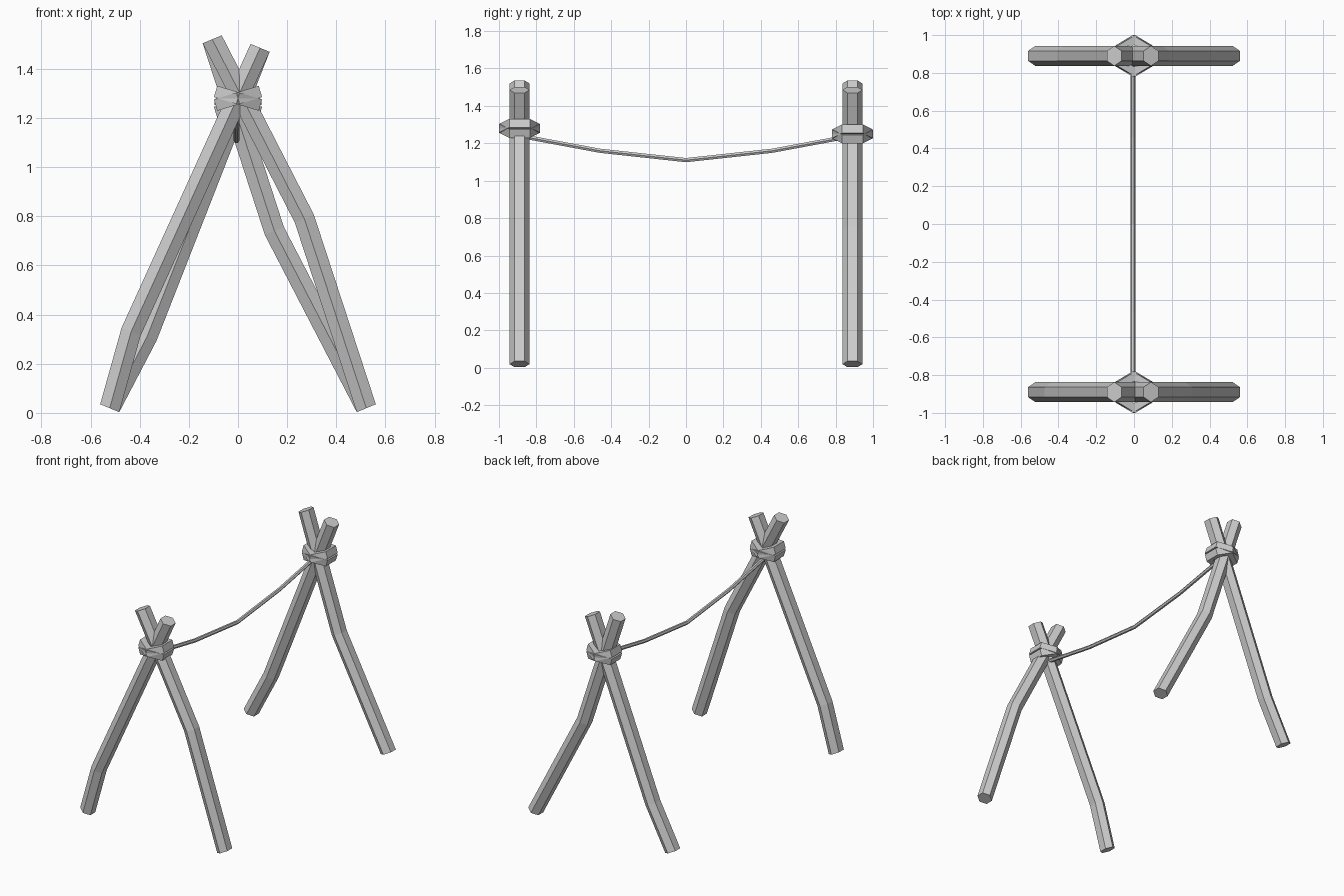
import bpy, bmesh
from math import sin, cos, pi, radians
from mathutils import Vector, Matrix

if "Cube" in bpy.data.objects:
    bpy.data.objects.remove(bpy.data.objects["Cube"])


def loft(name, rings, closed=False):
    """Skin a list of equal point rings; cap the ends or join them in a loop."""
    bm = bmesh.new()
    vs = [[bm.verts.new(p) for p in ring] for ring in rings]
    pairs = list(zip(vs, vs[1:]))
    if closed:
        pairs.append((vs[-1], vs[0]))
    else:
        bm.faces.new(vs[0])
        bm.faces.new(vs[-1])
    n = len(vs[0])
    for a, b in pairs:
        for i in range(n):
            j = (i + 1) % n
            bm.faces.new((a[i], a[j], b[j], b[i]))
    bmesh.ops.recalc_face_normals(bm, faces=bm.faces)
    me = bpy.data.meshes.new(name)
    bm.to_mesh(me)
    bm.free()
    ob = bpy.data.objects.new(name, me)
    bpy.context.collection.objects.link(ob)
    return ob


def hexagon(centre, u, v, ru, rv):
    return [Vector(centre) + u * (ru * cos(i * pi / 3)) + v * (rv * sin(i * pi / 3))
            for i in range(6)]


def pole(name, y, pts):
    """Six-sided pole whose sections all stay square to its foot-to-tip line."""
    p = [Vector((x, y, z)) for x, z in pts]
    side = Vector((0, 1, 0))
    across = side.cross(p[-1] - p[0]).normalized()
    loft(name, [hexagon(c, side, across, 0.053, 0.0485) for c in p])


def lashing(name, y, z, tilt):
    """Flat six-cornered band around the crossing, tilted about y."""
    profile = [(0.11, -0.024), (0.11, 0.024), (0.062, 0.024), (0.062, -0.024)]
    rings = []
    for i in range(6):
        a = pi / 2 + i * pi / 3
        rings.append([(r * cos(a), r * sin(a), h) for r, h in profile])
    ob = loft(name, rings, closed=True)
    ob.data.transform(Matrix.Translation((0, y, z)) @ Matrix.Rotation(radians(tilt), 4, 'Y'))


# Crossed pole pairs, each pole bent at one point (foot, bend, tip)
Y = 0.89
pole("front_left_pole", -Y, [(-0.522, 0.019), (-0.435, 0.33), (0.09, 1.485)])
pole("front_right_pole", -Y, [(0.522, 0.019), (0.27, 0.79), (-0.105, 1.52)])
pole("back_left_pole", Y, [(-0.522, 0.019), (-0.37, 0.31), (0.09, 1.485)])
pole("back_right_pole", Y, [(0.522, 0.019), (0.148, 0.74), (-0.105, 1.52)])

# Two crossed lashings on each frame
for frame, y, z in (("front", -Y, 1.28), ("back", Y, 1.25)):
    for k, tilt in (("a", 17), ("b", -17)):
        lashing(f"{frame}_lashing_{k}", y, z, tilt)

# Sagging line between the frames
path = [(-0.89, 1.24), (-0.46, 1.16), (0, 1.11), (0.46, 1.16), (0.89, 1.24)]
loft("sagging_rope", [hexagon((-0.006, y, z), Vector((1, 0, 0)), Vector((0, 0, 1)), 0.013, 0.013)
                      for y, z in path])
